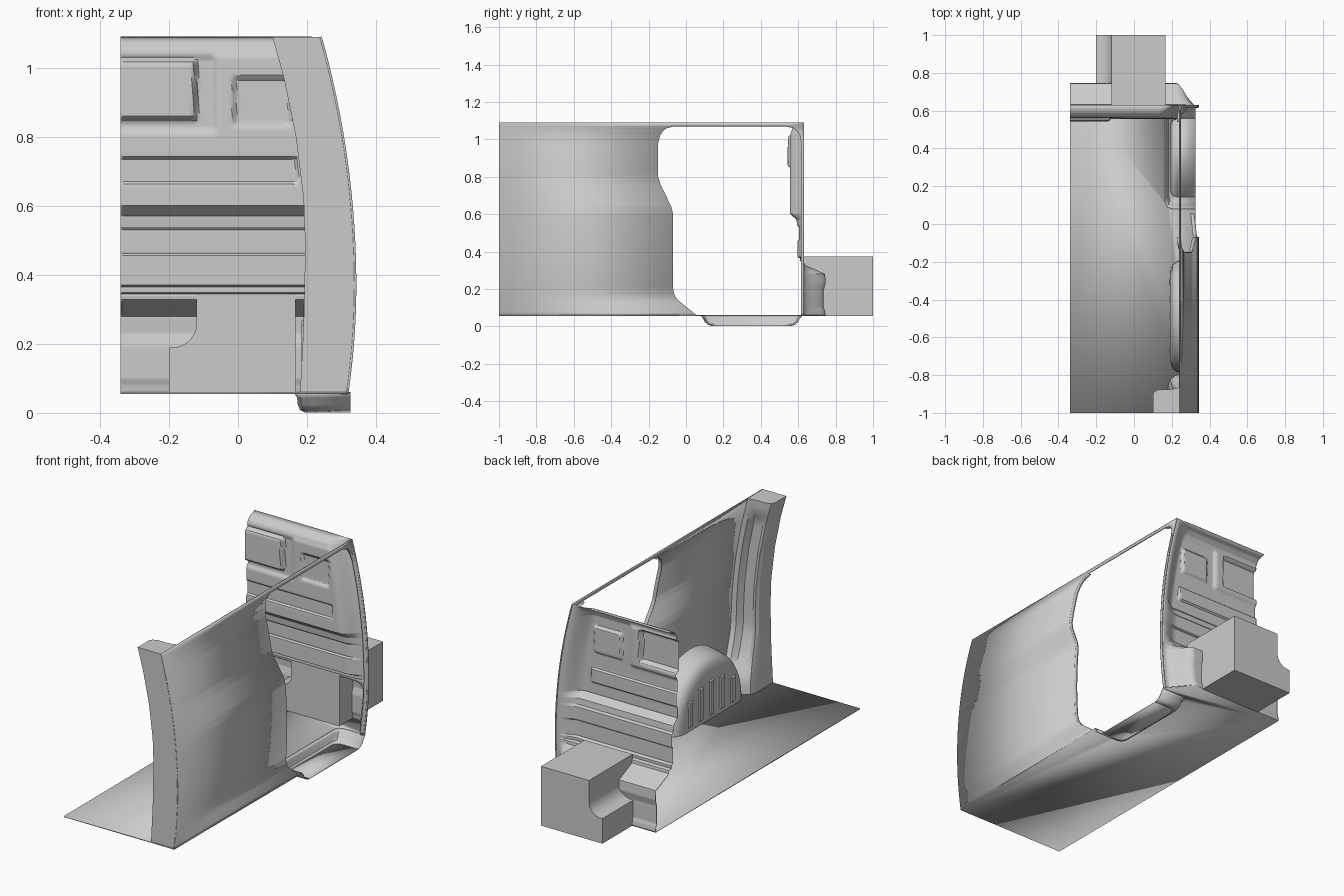
import bpy, bmesh, math

if "Cube" in bpy.data.objects:
    bpy.data.objects.remove(bpy.data.objects["Cube"])


def interp(t, pts):
    """Piecewise linear lookup through (key, value) points, ascending keys."""
    if t <= pts[0][0]:
        return pts[0][1]
    for (a, va), (b, vb) in zip(pts, pts[1:]):
        if t <= b:
            return va + (vb - va) * (t - a) / (b - a)
    return pts[-1][1]


def smooth(a, b, t):
    t = max(0, min(1, (t - a) / (b - a)))
    return t * t * (3 - 2 * t)


def make(name, verts, faces, thick=0, offset=0, flip=False):
    me = bpy.data.meshes.new(name)
    me.from_pydata(verts, [], faces)
    bm = bmesh.new()
    bm.from_mesh(me)
    bmesh.ops.remove_doubles(bm, verts=bm.verts, dist=1e-5)
    bmesh.ops.recalc_face_normals(bm, faces=bm.faces)
    if flip:
        bmesh.ops.reverse_faces(bm, faces=bm.faces)
    bm.to_mesh(me)
    bm.free()
    me.shade_smooth()
    me.set_sharp_from_angle(angle=math.radians(30))
    ob = bpy.data.objects.new(name, me)
    bpy.context.collection.objects.link(ob)
    if thick:
        m = ob.modifiers.new("thickness", "SOLIDIFY")
        m.thickness, m.offset = thick, offset
    return ob


def loft(name, rows, closed=False, caps=False, **kw):
    n = len(rows[0])
    verts = [p for r in rows for p in r]
    faces = []
    for i in range(len(rows) - 1):
        for j in range(n if closed else n - 1):
            k = (j + 1) % n
            faces.append((i * n + j, i * n + k, (i + 1) * n + k, (i + 1) * n + j))
    if caps:
        faces += [tuple(range(n)), tuple(range(len(verts) - n, len(verts)))]
    return make(name, verts, faces, **kw)


def x_out(z):
    """Curved outer side of the body."""
    return 0.340 - (0.235 * (z - 0.37) ** 2 if z < 0.37 else 0.193 * (z - 0.37) ** 2)


INNER = [(.06, .18), (.25, .19), (.48, .195), (.62, .19), (.8, .168), (.97, .133), (1.09, .10)]
FLOOR, TOP = 0.055, 1.09

# Outer side skin with the door opening
front_edge = [(.055, .06), (.08, .03), (.14, -.045), (.165, -.062), (.20, -.07), (.60, -.07),
              (.64, -.08), (.76, -.138), (.80, -.15), (.98, -.15), (1.02, -.14), (1.045, -.125),
              (1.06, -.105), (1.07, -.07)]
rear_edge = [(.055, .615), (.98, .618), (1.02, .61), (1.045, .595), (1.06, .575), (1.07, .54)]
levels = sorted({round(FLOOR + i * .02, 4) for i in range(51)} | {z for z, _ in front_edge}
                | {z for z, _ in rear_edge} | {1.08, TOP})
verts, faces = [], []
for i, z in enumerate(levels):
    verts += [(x_out(z), y, z) for y in (-1, interp(z, front_edge), interp(z, rear_edge), .63)]
    if i:
        a, b = 4 * (i - 1), 4 * i
        for j in ((0, 1, 2) if z > 1.0701 else (0, 2)):
            faces.append((a + j, a + j + 1, b + j + 1, b + j))
make("side_skin", verts, faces, .006)

# Door opening return flange along both upright edges
for name, edge, d in (("door_front_flange", front_edge, 0), ("door_rear_flange", rear_edge, 0)):
    loft(name, [[(x_out(z), interp(z, edge), z), (x_out(z) - .018, interp(z, edge) + d, z)]
                for z in levels if z <= 1.0701], thick=.003)

# Floor plate, notched for the entry step
rim = [(.326, .08), (.2, .08), (.175, .09), (.165, .115), (.165, .585), (.175, .61), (.2, .62), (.326, .62)]
plate = [(-.34, -1), (.318, -1)] + rim + [(.318, .63), (.22, .745), (-.34, .745)]
make("floor", [(x, y, .0575) for x, y in plate], [tuple(range(len(plate)))], .006)

# Entry step tray
steps = [(0, 0, .057), (.008, .012, .045), (.010, .022, .025), (.016, .04, .010), (.03, .062, .003)]
rows = []
for dx, dy, z in steps:
    rows.append([(x if x > .3 else x + dx, y + (dy if y < .3 else -dy), z) for x, y in rim])
verts = [p for r in rows for p in r]
loft("step_tray", rows, thick=.004)
make("step_tread", rows[-1], [tuple(range(len(rim)))], .004)

# Bulkhead: pressed panel with pads, recesses and beads
PROFILE = [(.057, .745), (.08, .742), (.10, .735), (.19, .735), (.20, .737), (.23, .745), (.28, .742),
           (.322, .645), (.33, .632), (.345, .63), (.35, .612), (.365, .612), (.372, .597),
           (.455, .597), (.462, .605), (.53, .605), (.54, .596), (.572, .592), (.602, .557),
           (1.03, .56), (1.06, .572), (1.078, .59), (1.09, .63)]


def pad(x, z, x0, x1, z0, z1, s=.015):
    return (smooth(x0, x0 + s, x) * (1 - smooth(x1 - s, x1, x))
            * smooth(z0, z0 + s, z) * (1 - smooth(z1 - s, z1, z)))


def bulkhead_y(x, z):
    y = interp(z, PROFILE)
    y += .012 * pad(x, z, -.9, -.055, .805, 1.045, .022)
    y -= .026 * pad(x, z, -.9, -.115, .842, 1.03, .018)
    y += .013 * pad(x, z, -.02, .16, .825, .98, .018)
    y += .010 * pad(x, z, -.9, .175, .66, .745, .01)
    t = smooth(x_out(z) - .115, x_out(z) - .015, x)
    return y + (.628 - y) * t


zs = sorted({.057 + i * (TOP - .057) / 140 for i in range(141)} | {z for z, _ in PROFILE})
nx = 80
verts, faces = [], []
for i, z in enumerate(zs):
    w = x_out(z) - .004 + .34
    for j in range(nx + 1):
        x = -.34 + w * j / nx
        verts.append((x, bulkhead_y(x, z), z))
        if i and j:
            b = i * (nx + 1) + j
            xm, hidden = x - w / nx / 2, False
            # leave out what the rear box swallows
            hidden = (-.11 < xm < .16 and z < .345) or (-.19 < xm < .16 and z < .185)
            if not hidden:
                faces.append((b - nx - 2, b - nx - 1, b, b - 1))
make("bulkhead", verts, faces, .003)

# Rear box with a concave shoulder
outline = [(.167, FLOOR), (.167, .375), (-.12, .375), (-.12, .26)]
outline += [(-.19 + .07 * math.cos(a), .26 - .07 * math.sin(a))
            for a in [math.radians(9 * k) for k in range(1, 11)]]
outline += [(-.2, .19), (-.2, FLOOR)]
loft("rear_box", [[(x, y, z) for x, z in outline] for y in (.627, 1.0)], closed=True, caps=True)

# Front pillar with a shallow channel and a flared foot
rows = []
for i in range(45):
    z = FLOOR + (TOP - FLOOR) * i / 44
    xi, xo = interp(z, INNER), x_out(z)
    flare = .09 * (1 - smooth(.06, .42, z))
    w = xo - xi
    g = .014 * smooth(.12, .25, z) * (1 - smooth(.95, 1.05, z))
    rows.append([(xo, -1, z), (xi, -1, z), (xi, -.955, z), (xi, -.90 + flare * .5, z),
                 (xi + .01, -.885 + flare * .7, z), (xi + .25 * w, -.875 + flare * .8 - g * 2, z),
                 (xi + .65 * w, -.875 + flare - g * 2, z), (xi + .8 * w, -.872 + flare, z),
                 (xo, -.865 + flare, z)])
loft("front_pillar", rows, closed=True, caps=True)

# Wheel arch dome on the inside of the wall
rows = []
for x, k in ((.318, 1.03), (.26, 1.0), (.225, .97), (.205, .92), (.195, .85), (.19, .76), (.19, .4), (.19, .02)):
    row = []
    for i in range(41):
        a = math.pi * i / 40
        z = FLOOR + .335 * k * math.sin(a) ** .9 if 0 < i < 40 else FLOOR
        row.append((x, -.49 + .30 * k * math.cos(a), z))
    rows.append(row)
loft("wheel_arch", rows)

# Upright ribs pressed into the arch
for i in range(5):
    y = -.67 + i * .09
    h = .20 - 1.6 * (y + .49) ** 2
    loft("arch_rib", [[(x, y - d, .075 + e), (x, y + d, .075 + e), (x, y + d, .075 + h - e),
                       (x, y - d, .075 + h - e)] for x, d, e in ((.195, .022, 0), (.184, .014, .01))],
         closed=True, caps=True)
